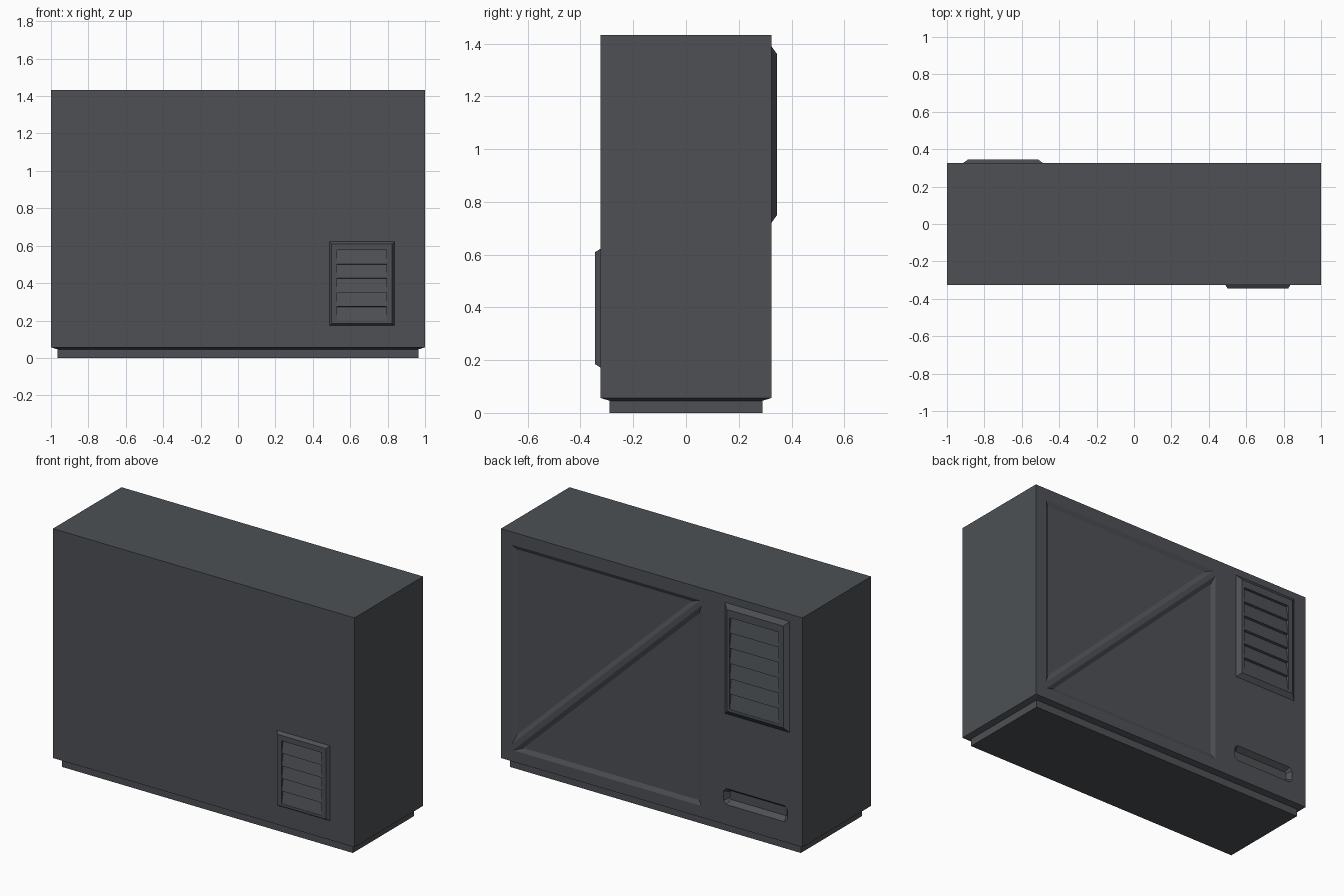
import bpy, bmesh, math
from mathutils import Vector

if "Cube" in bpy.data.objects:
    bpy.data.objects.remove(bpy.data.objects["Cube"])

grey = bpy.data.materials.new("slate_grey")
grey.diffuse_color = (0.075, 0.081, 0.09, 1)
grey.use_nodes = True
grey.node_tree.nodes["Principled BSDF"].inputs["Base Color"].default_value = grey.diffuse_color


def make(name, rings):
    """Closed solid lofted through rings of equal point count."""
    bm = bmesh.new()
    loops = [[bm.verts.new(p) for p in ring] for ring in rings]
    n = len(loops[0])
    for a, b in zip(loops, loops[1:]):
        for i in range(n):
            j = (i + 1) % n
            bm.faces.new((a[i], a[j], b[j], b[i]))
    bm.faces.new(loops[0])
    bm.faces.new(loops[-1])
    bmesh.ops.recalc_face_normals(bm, faces=bm.faces)
    me = bpy.data.meshes.new(name)
    bm.to_mesh(me)
    bm.free()
    me.materials.append(grey)
    ob = bpy.data.objects.new(name, me)
    bpy.context.collection.objects.link(ob)
    return ob


def inset(pts, d):
    """Offset a counter-clockwise outline inwards by d."""
    out, n = [], len(pts)
    for i in range(n):
        p = Vector(pts[i])
        u = (p - Vector(pts[i - 1])).normalized()
        v = (Vector(pts[(i + 1) % n]) - p).normalized()
        nu, nv = Vector((-u.y, u.x)), Vector((-v.y, v.x))
        out.append(p + (nu + nv) * d / (1 + nu.dot(nv)))
    return out


def rect(x0, x1, z0, z1):
    return [(x0, z0), (x1, z0), (x1, z1), (x0, z1)]


def wall_loft(name, outline, steps):
    """Loft an x-z outline along y; steps are (inset, y)."""
    return make(name, [[(p[0], y, p[1]) for p in inset(outline, d)] for d, y in steps])


def cut(target, cutter):
    mod = target.modifiers.new("cut", 'BOOLEAN')
    mod.operation, mod.solver, mod.object = 'DIFFERENCE', 'EXACT', cutter
    bpy.context.view_layer.objects.active = target
    bpy.ops.object.modifier_apply(modifier=mod.name)
    bpy.data.objects.remove(cutter)


def slab(x, y, z):
    return [(-x, -y, z), (x, -y, z), (x, y, z), (-x, y, z)]


W = 0.325  # half depth of the cabinet

# Cabinet with sloped underside, and plinth
body = make("cabinet", [slab(0.965, 0.29, 0.046), slab(1, W, 0.057), slab(1, W, 1.432)])
make("plinth", [slab(0.965, 0.29, 0), slab(0.965, 0.29, 0.048)])

# Two triangular recessed panels on the back
for tri in ([(0.927, 0.16), (0.927, 1.355), (-0.32, 1.355)],
            [(-0.33, 0.125), (0.92, 0.125), (-0.33, 1.325)]):
    cut(body, wall_loft("panel_cutter", tri, [(0, W + 0.02), (0, W), (0.025, W - 0.012)]))

# Handle slot on the back
c = 0.02
x0, x1, z0, z1 = -0.90, -0.475, 0.178, 0.274
slot = [(x0 + c, z0), (x1 - c, z0), (x1, z0 + c), (x1, z1 - c),
        (x1 - c, z1), (x0 + c, z1), (x0, z1 - c), (x0, z0 + c)]
cut(body, wall_loft("slot_cutter", slot, [(0, W + 0.02), (0, W), (0.022, W - 0.03)]))


def vent(name, side, outer, bevel, hole, louvers):
    """Raised frame with a recess of sloping louvers; side is -1 front, 1 back."""
    top = W + 0.02
    ob = wall_loft(name, rect(*outer), [(0, side * (W - 0.02)), (0, side * W), (bevel, side * top)])
    hx0, hx1, hz0, hz1 = hole
    step = (hz1 - hz0) / louvers
    prof = [(top + 0.02, hz0)]
    for i in range(louvers):
        z = hz0 + i * step
        prof += [(top - 0.002, z), (top - 0.017, z + step * 0.97)]
    prof += [(top - 0.017, hz1), (top + 0.02, hz1)]
    cut(ob, make("vent_cutter", [[(x, side * y, z) for y, z in prof] for x in (hx0, hx1)]))


vent("front_vent", -1, (0.488, 0.837, 0.172, 0.622), 0.013, (0.53, 0.795, 0.20, 0.577), 5)
vent("back_vent", 1, (-0.915, -0.485, 0.722, 1.388), 0.028, (-0.855, -0.53, 0.765, 1.315), 6)
